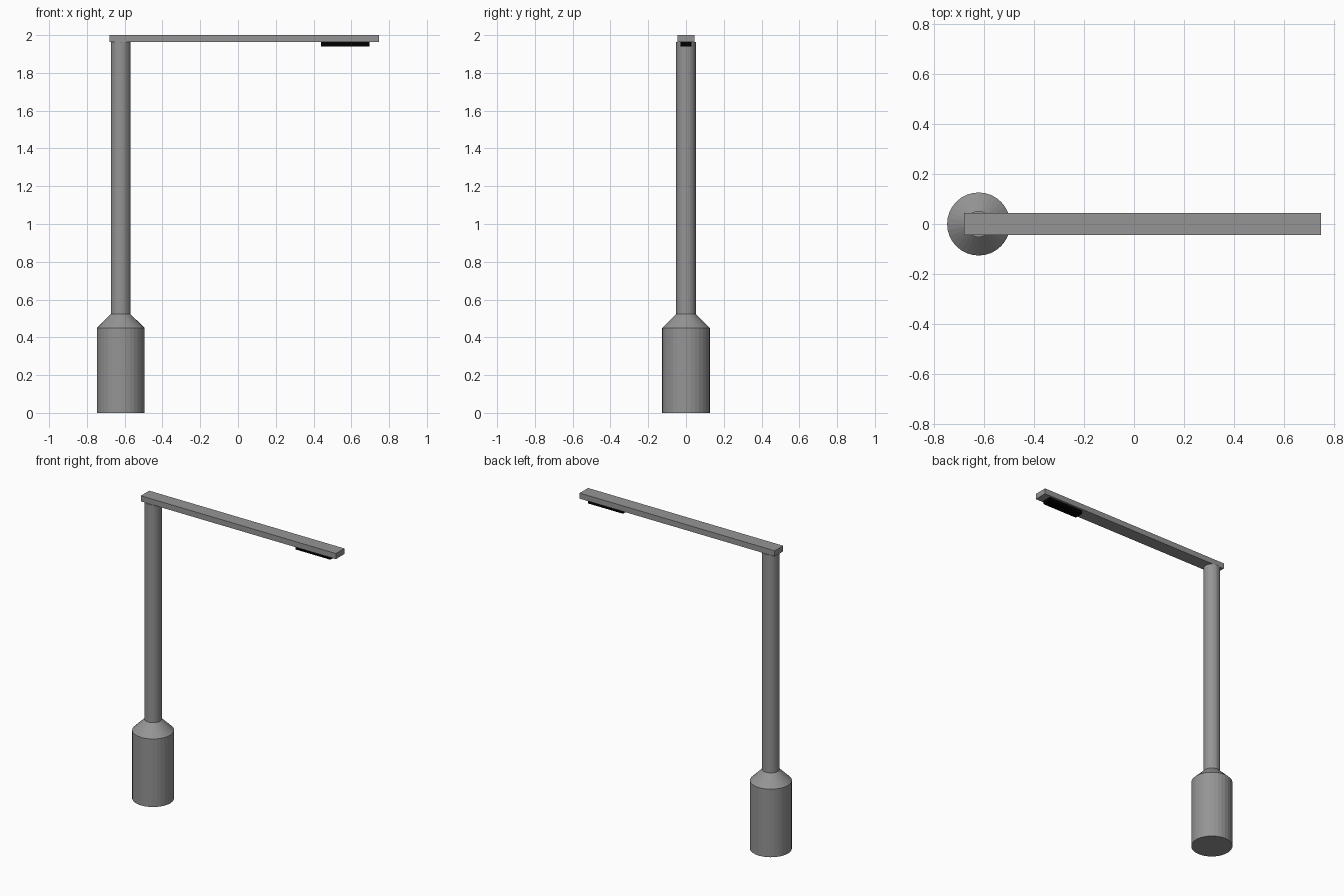
import bpy
import bmesh
from math import cos, sin, tau

if "Cube" in bpy.data.objects:
    bpy.data.objects.remove(bpy.data.objects["Cube"])

POST_X = -0.621
SIDES = 32


def material(name, value):
    mat = bpy.data.materials.new(name)
    mat.diffuse_color = (value, value, value, 1)
    mat.use_nodes = True
    mat.node_tree.nodes["Principled BSDF"].inputs["Base Color"].default_value = mat.diffuse_color
    return mat


dark_grey = material("dark_grey", 0.3)
black = material("black", 0.0)


def finish(name, bm, mat):
    bmesh.ops.recalc_face_normals(bm, faces=bm.faces)
    mesh = bpy.data.meshes.new(name)
    bm.to_mesh(mesh)
    bm.free()
    mesh.materials.append(mat)
    obj = bpy.data.objects.new(name, mesh)
    bpy.context.collection.objects.link(obj)


def turned(name, profile, mat):
    """Closed round part around the post axis from (radius, z) points."""
    bm = bmesh.new()
    rings = [[bm.verts.new((POST_X + r * cos(tau * i / SIDES), r * sin(tau * i / SIDES), z))
              for i in range(SIDES)] for r, z in profile]
    for low, high in zip(rings, rings[1:]):
        for i in range(SIDES):
            j = (i + 1) % SIDES
            bm.faces.new((low[i], low[j], high[j], high[i]))
    bm.faces.new(rings[0])
    bm.faces.new(rings[-1])
    finish(name, bm, mat)


def box(name, x0, x1, half_y, z0, z1, mat):
    bm = bmesh.new()
    bmesh.ops.create_cube(bm, size=1)
    bmesh.ops.scale(bm, vec=(x1 - x0, 2 * half_y, z1 - z0), verts=bm.verts)
    bmesh.ops.translate(bm, vec=((x0 + x1) / 2, 0, (z0 + z1) / 2), verts=bm.verts)
    finish(name, bm, mat)


# Wide base with a conical shoulder, and the slim post
turned("base", [(0.126, 0), (0.126, 0.45), (0.052, 0.523)], dark_grey)
turned("post", [(0.052, 0.523), (0.052, 1.963)], dark_grey)

# Horizontal arm
box("arm", -0.68, 0.747, 0.044, 1.963, 2.0, dark_grey)

# Black lamp panel under the arm's end
box("lamp_panel", 0.44, 0.697, 0.03, 1.94, 1.963, black)
